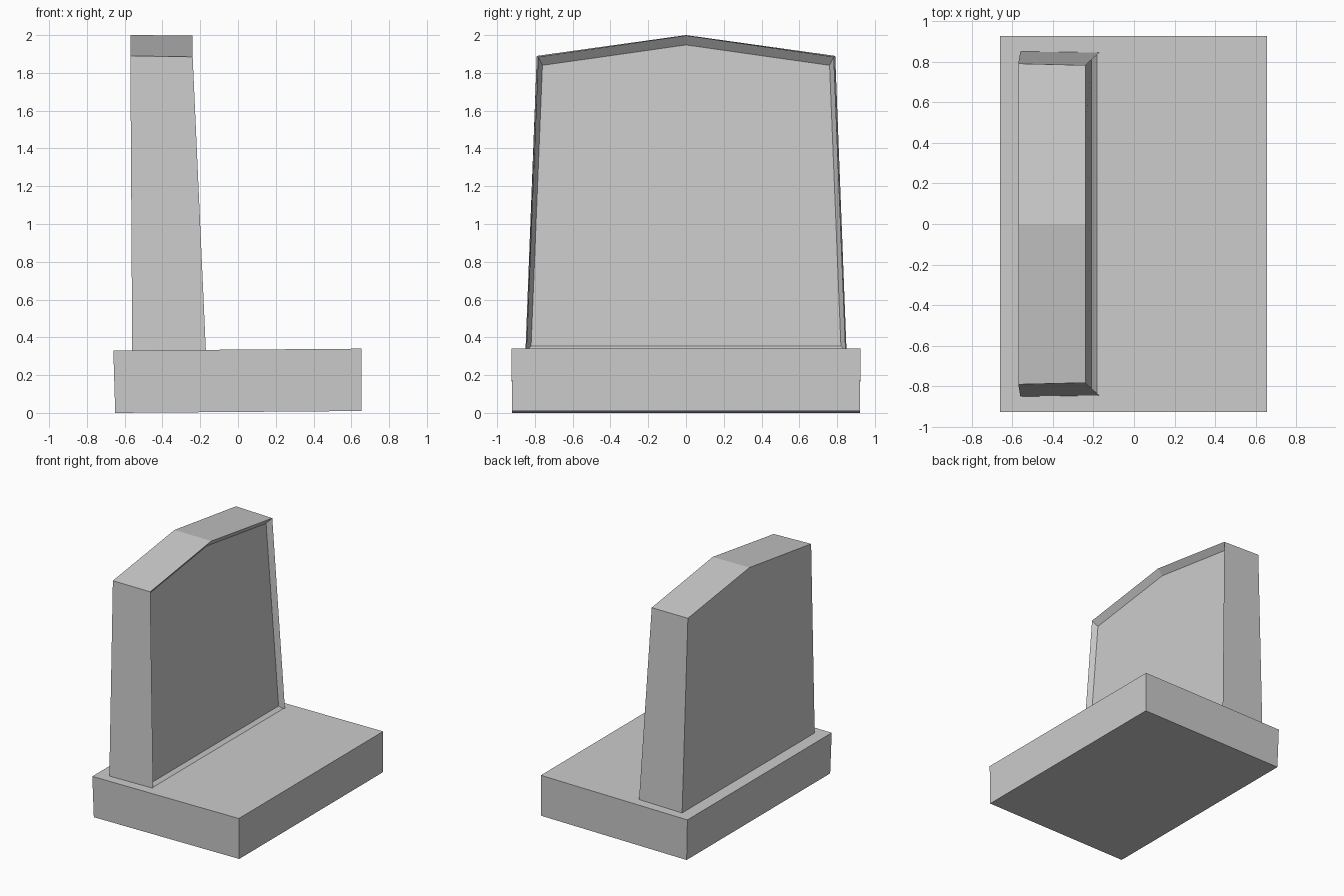
import bpy, bmesh

old = bpy.data.objects.get("Cube")
if old:
    bpy.data.objects.remove(old, do_unlink=True)

STONE = (0.6, 0.6, 0.6, 1)
stone = bpy.data.materials.new("grey stone")
stone.use_nodes = True
stone.diffuse_color = STONE
stone.node_tree.nodes["Principled BSDF"].inputs["Base Color"].default_value = STONE


def loft(name, rings):
    """Join matching rings of points with quads and cap both ends."""
    bm = bmesh.new()
    loops = [[bm.verts.new(p) for p in ring] for ring in rings]
    for a, b in zip(loops, loops[1:]):
        for i in range(len(a)):
            j = (i + 1) % len(a)
            bm.faces.new((a[i], a[j], b[j], b[i]))
    bm.faces.new(loops[0])
    bm.faces.new(loops[-1])
    bmesh.ops.recalc_face_normals(bm, faces=bm.faces)
    mesh = bpy.data.meshes.new(name)
    bm.to_mesh(mesh)
    bm.free()
    mesh.materials.append(stone)
    obj = bpy.data.objects.new(name, mesh)
    bpy.context.collection.objects.link(obj)
    return obj


def gable(x_low, x_high, y_low, y_high, z_low, z_shoulder, z_peak):
    """Tapering outline with a pointed top, symmetric in y."""
    return [(x_low, -y_low, z_low), (x_low, y_low, z_low),
            (x_high, y_high, z_shoulder), (x_high, 0, z_peak),
            (x_high, -y_high, z_shoulder)]


# Slab base, slightly uneven
def slab_end(x_low, x_high, z_low, z_high):
    return [(x_low, -0.92, z_low), (x_low, 0.92, z_low),
            (x_high, 0.925, z_high), (x_high, -0.925, z_high)]


loft("base_slab", [slab_end(-0.65, -0.66, 0, 0.33),
                   slab_end(0.655, 0.655, 0.01, 0.34)])

# Upright stone: back outline, front outline, then the sunken panel
loft("headstone", [gable(-0.56, -0.57, 0.85, 0.79, 0.325, 1.89, 2.0),
                   gable(-0.17, -0.24, 0.845, 0.782, 0.325, 1.885, 1.998),
                   gable(-0.21, -0.28, 0.82, 0.76, 0.355, 1.84, 1.948)])
